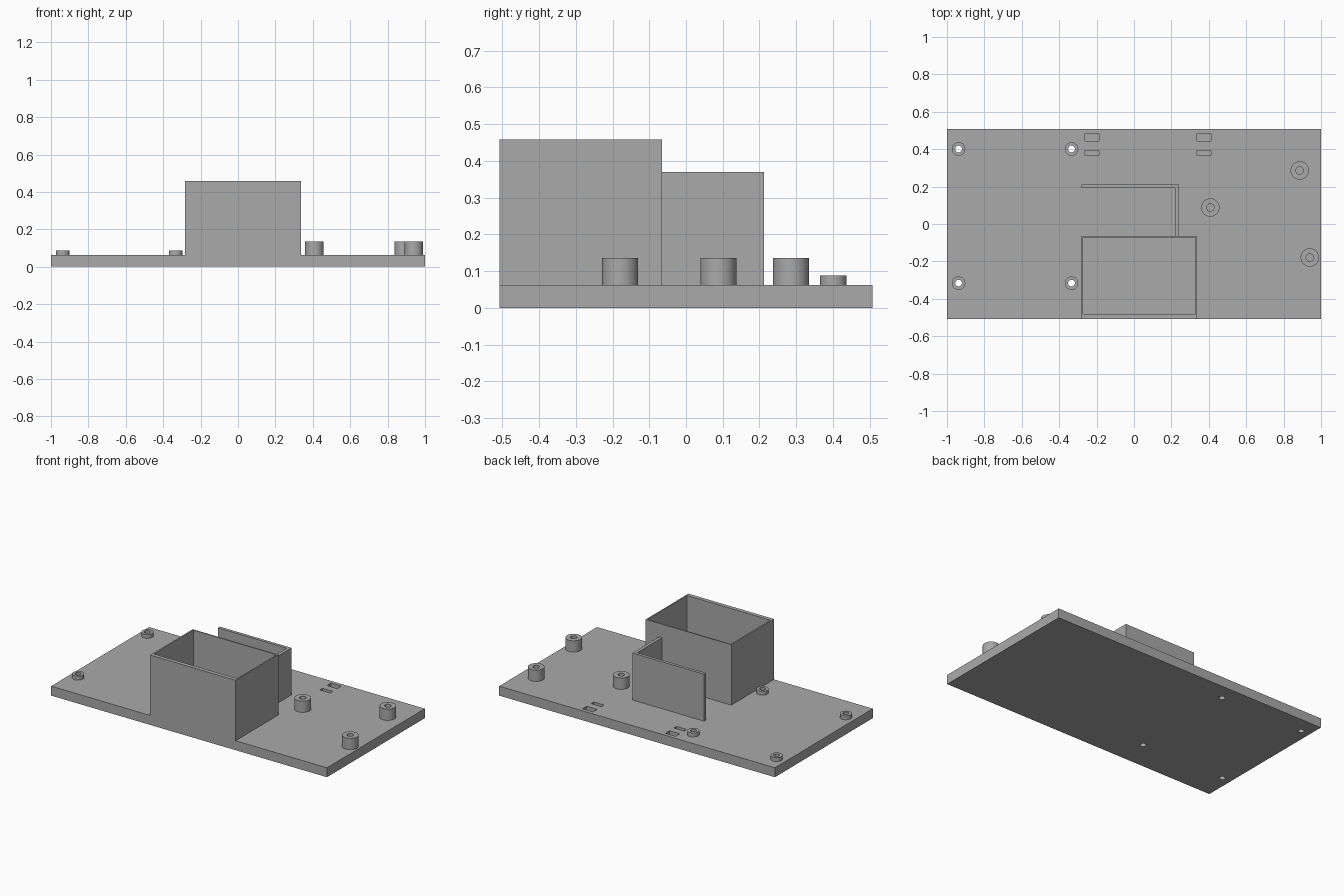
import bpy
import bmesh
from mathutils import Matrix, Vector

if "Cube" in bpy.data.objects:
    bpy.data.objects.remove(bpy.data.objects["Cube"], do_unlink=True)

grey = bpy.data.materials.new("plain grey")
grey.use_nodes = True
COLOUR = (0.4, 0.4, 0.4, 1)
grey.diffuse_color = COLOUR
grey.node_tree.nodes["Principled BSDF"].inputs["Base Color"].default_value = COLOUR

PLATE_TOP = 0.062
HALF_DEPTH = 0.507


def finish(name, bm):
    mesh = bpy.data.meshes.new(name)
    bmesh.ops.recalc_face_normals(bm, faces=bm.faces)
    bm.to_mesh(mesh)
    bm.free()
    mesh.materials.append(grey)
    obj = bpy.data.objects.new(name, mesh)
    bpy.context.collection.objects.link(obj)
    return obj


def block(name, low, high):
    low, high = Vector(low), Vector(high)
    bm = bmesh.new()
    place = Matrix.Translation((low + high) / 2) @ Matrix.Diagonal((*(high - low), 1))
    bmesh.ops.create_cube(bm, size=1, matrix=place)
    return finish(name, bm)


def cylinder(name, x, y, radius, bottom, top):
    bm = bmesh.new()
    bmesh.ops.create_cone(bm, cap_ends=True, segments=48, radius1=radius,
                          radius2=radius, depth=top - bottom,
                          matrix=Matrix.Translation((x, y, (bottom + top) / 2)))
    return finish(name, bm)


def cut(target, cutters):
    for cutter in cutters:
        mod = target.modifiers.new("cut", "BOOLEAN")
        mod.operation = "DIFFERENCE"
        mod.solver = "EXACT"
        mod.object = cutter
        bpy.context.view_layer.objects.active = target
        bpy.ops.object.modifier_apply(modifier=mod.name)
        bpy.data.objects.remove(cutter, do_unlink=True)


def smooth(obj):
    bpy.ops.object.select_all(action="DESELECT")
    obj.select_set(True)
    bpy.context.view_layer.objects.active = obj
    bpy.ops.object.shade_smooth_by_angle(angle=0.5)


def ring_post(name, x, y, radius, hole, top):
    post = cylinder(name, x, y, radius, PLATE_TOP, top)
    cut(post, [cylinder("cutter", x, y, hole, 0, top + 0.1)])
    smooth(post)


# Base plate with screw holes and shallow tie slots
plate = block("base_plate", (-1, -HALF_DEPTH, 0), (1, HALF_DEPTH, PLATE_TOP))
screw_spots = [(x, y) for x in (-0.938, -0.334) for y in (-0.316, 0.401)]
cutters = [cylinder("cutter", x, y, 0.018, -0.1, 0.2) for x, y in screw_spots]
for x in (-0.262, 0.337):
    for front, back in ((0.366, 0.393), (0.44, 0.483)):
        cutters.append(block("cutter", (x, front, 0.025), (x + 0.075, back, 0.2)))
cut(plate, cutters)
smooth(plate)

# Low screw bosses around the through holes
for i, (x, y) in enumerate(screw_spots):
    ring_post(f"low_boss_{i + 1}", x, y, 0.036, 0.018, 0.088)

# Tall standoffs with blind holes
for i, (x, y) in enumerate([(0.886, 0.286), (0.408, 0.088), (0.94, -0.179)]):
    ring_post(f"tall_standoff_{i + 1}", x, y, 0.049, 0.02, 0.136)

# Open-topped box flush with the front edge
box = block("open_box", (-0.283, -HALF_DEPTH, PLATE_TOP), (0.338, -0.065, 0.458))
cut(box, [block("cutter", (-0.273, -0.481, 0), (0.329, -0.073, 0.6))])

# L-shaped screen wall behind the box
screen = block("corner_wall", (-0.28, -0.065, PLATE_TOP), (0.24, 0.212, 0.37))
cut(screen, [block("cutter", (-0.5, -0.3, 0), (0.219, 0.192, 0.6))])
